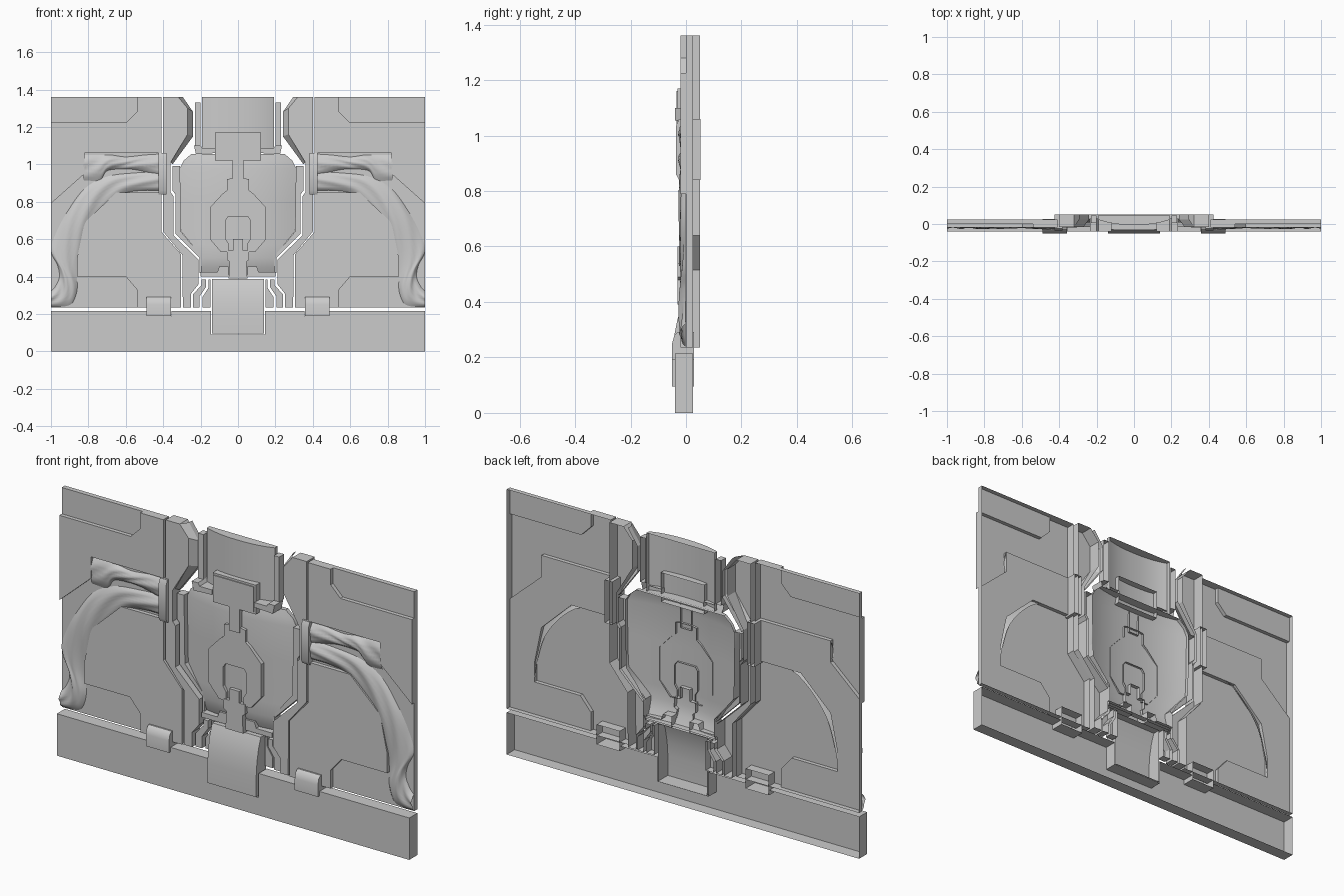
import bpy, bmesh, math

if "Cube" in bpy.data.objects:
    bpy.data.objects.remove(bpy.data.objects["Cube"])


def finish(name, bm, mirror=False, smooth=None):
    bmesh.ops.remove_doubles(bm, verts=bm.verts, dist=1e-5)
    bmesh.ops.recalc_face_normals(bm, faces=bm.faces)
    me = bpy.data.meshes.new(name)
    bm.to_mesh(me)
    bm.free()
    ob = bpy.data.objects.new(name, me)
    bpy.context.collection.objects.link(ob)
    if mirror:
        ob.modifiers.new("Mirror", 'MIRROR').use_clip = False
    if smooth:
        bpy.context.view_layer.objects.active = ob
        ob.select_set(True)
        bpy.ops.object.shade_smooth_by_angle(angle=math.radians(smooth))
        ob.select_set(False)
    return ob


def shell(name, outline, yf, yb=None, front=True, mirror=False):
    """Front plate from an (x, z) outline with walls running back, open behind."""
    bm = bmesh.new()
    f = [bm.verts.new((x, yf, z)) for x, z in outline]
    if front:
        bm.faces.new(f)
    if yb is not None:
        b = [bm.verts.new((x, yb, z)) for x, z in outline]
        for i in range(len(f)):
            j = (i + 1) % len(f)
            bm.faces.new((f[i], f[j], b[j], b[i]))
    return finish(name, bm, mirror)


def loft(name, rows, mirror=False, wall=None, smooth=40):
    """Grid surface through rows of points, optional rim walls to y = wall."""
    bm = bmesh.new()
    g = [[bm.verts.new(p) for p in r] for r in rows]
    for a, b in zip(g, g[1:]):
        for i in range(len(a) - 1):
            bm.faces.new((a[i], a[i + 1], b[i + 1], b[i]))
    if wall is not None:
        rim = [e for e in bm.edges if e.is_boundary]
        new = bmesh.ops.extrude_edge_only(bm, edges=rim)["geom"]
        for v in new:
            if isinstance(v, bmesh.types.BMVert):
                v.co.y = wall
    return finish(name, bm, mirror, smooth)


def profile_x(name, prof, x0, x1, mirror=False):
    """Open (y, z) side profile extruded along x with closed ends."""
    bm = bmesh.new()
    a = [bm.verts.new((x0, y, z)) for y, z in prof]
    b = [bm.verts.new((x1, y, z)) for y, z in prof]
    for i in range(len(a) - 1):
        bm.faces.new((a[i], a[i + 1], b[i + 1], b[i]))
    bm.faces.new(a)
    bm.faces.new(b)
    return finish(name, bm, mirror, 35)


def sym(half):
    return half + [(-x, z) for x, z in reversed(half)]


def rect(x0, x1, z0, z1):
    return [(x0, z0), (x1, z0), (x1, z1), (x0, z1)]


def sample(pts, t):
    """Catmull-Rom sample of a 2D path, t in 0..1."""
    s = t * (len(pts) - 1)
    i = min(int(s), len(pts) - 2)
    u = s - i
    p = [pts[max(0, min(len(pts) - 1, i + k))] for k in (-1, 0, 1, 2)]
    return [0.5 * (2 * p[1][c] + (p[2][c] - p[0][c]) * u
                   + (2 * p[0][c] - 5 * p[1][c] + 4 * p[2][c] - p[3][c]) * u * u
                   + (3 * p[1][c] - p[0][c] - 3 * p[2][c] + p[3][c]) * u ** 3) for c in (0, 1)]


# Base bar with notches for the latch and clips
shell("base_bar", sym([(.145, .09), (.145, .215), (.355, .215), (.355, .19), (.49, .19),
                       (.49, .215), (1, .215), (1, 0)]), -.04, .025)

# Side panels: raised plates, recessed areas and perimeter wall
shell("upper_plate", [(.41, 1.36), (.54, 1.36), (.54, 1.28), (.595, 1.225), (1, 1.225), (1, .79),
                      (.82, .95), (.82, 1.06), (.41, 1.06)], -.02, 0, mirror=True)
shell("lower_plate", [(.41, .85), (.65, .85), (.82, .69), (.86, .5), (.86, .4), (.6, .4), (.54, .33),
                      (.54, .235), (.305, .235), (.305, .52), (.41, .64)], -.02, 0, mirror=True)
shell("corner_recess", [(.54, 1.36), (1, 1.36), (1, 1.225), (.595, 1.225), (.54, 1.28)], 0, mirror=True)
shell("arch_recess", [(.41, 1.06), (.82, 1.06), (.82, .95), (1, .79), (1, .235), (.54, .235), (.54, .33),
                      (.6, .4), (.86, .4), (.86, .5), (.82, .69), (.65, .85), (.41, .85)], 0, mirror=True)
shell("panel_edge", [(.41, 1.36), (1, 1.36), (1, .235), (.305, .235), (.305, .52), (.41, .64)],
      0, .025, front=False, mirror=True)

# Trim strips between panels and centre, with sloped upper inner edge
shell("trim_strip", [(.32, 1.36), (.4, 1.36), (.4, .64), (.297, .515), (.295, .235), (.25, .235),
                     (.25, .31), (.21, .36), (.21, .49), (.345, .62), (.345, .83), (.36, .85),
                     (.36, 1.01), (.27, 1.16), (.27, 1.3)], -.015, .05, mirror=True)
loft("trim_slope", [[(.32, -.015, 1.36), (.27, -.015, 1.3), (.27, -.015, 1.16), (.37, -.015, 1.02)],
                    [(.295, .025, 1.36), (.24, .025, 1.28), (.24, .025, 1.15), (.35, .025, 1.0)],
                    [(.295, .05, 1.36), (.24, .05, 1.28), (.24, .05, 1.15), (.35, .05, 1.0)]],
     mirror=True, smooth=20)
shell("bowl_rim", [(.35, .99), (.31, .99), (.305, .64), (.195, .51), (.195, .42), (.205, .42),
                   (.205, .5), (.335, .63), (.335, .84), (.35, .86)], .005, .05, mirror=True)
shell("rail_outer", [(.24, .235), (.24, .305), (.195, .355), (.195, .385), (.17, .385), (.17, .345),
                     (.205, .295), (.205, .235)], 0, .05, mirror=True)
shell("rail_inner", [(.19, .235), (.19, .29), (.158, .34), (.158, .385), (.147, .385), (.147, .235)],
      .01, .05, mirror=True)

# Curved centre bowl and top panel
def curved(name, widths, yc, depth, tail, wall):
    n = 16
    rows = []
    for z, w, push in widths:
        rows.append([(w * (2 * i / n - 1), yc + depth * abs(w * (2 * i / n - 1) / .31) ** 2.4 + push * tail, z)
                     for i in range(n + 1)])
    return loft(name, rows, wall=wall)


curved("centre_bowl", [(1.055, .25, .5), (1.02, .29, .2), (.98, .31, 0), (.8, .31, 0), (.64, .303, 0),
                       (.57, .245, 0), (.5, .2, 0), (.45, .2, .4), (.41, .2, 1)], -.012, .045, .03, .05)
curved("top_panel", [(1.36, .193, 0), (1.2, .193, 0), (1.06, .193, 0)], -.005, .09, 0, .045)

# Posts, brackets and plate around the top panel
shell("side_post", rect(.2, .23, 1.1, 1.33), .005, .045, mirror=True)
shell("post_foot", [(.12, 1.06), (.225, 1.055), (.235, 1.1), (.2, 1.1), (.19, 1.085), (.12, 1.085)],
      -.04, .03, mirror=True)
shell("top_plate", rect(-.122, .122, 1.02, 1.17), -.03, .03)
shell("top_plate_face", rect(-.112, .112, 1.03, 1.16), -.035, -.03)

# Buckle and straps on the bowl
shell("buckle", sym([(.035, .925), (.06, .92), (.06, .86), (.085, .84), (.15, .77), (.15, .6), (.09, .53),
                     (.05, .53), (.05, .575), (.066, .6), (.066, .7), (.052, .72)]), -.026, .0)
shell("strap_top", rect(-.03, .03, .9, 1.05), -.032, 0)
shell("strap_bottom", sym([(.028, .6), (.028, .54), (.06, .54), (.06, .49), (.045, .48), (.05, .39)]),
      -.03, .01)
shell("bowl_foot", [(.05, .4), (.2, .4), (.2, .425), (.11, .425), (.1, .455), (.05, .455)],
      -.01, .045, mirror=True)

# Latch and clips overlapping the base
profile_x("latch", [(.028, .095), (-.05, .095), (-.05, .2), (-.044, .27), (-.03, .34), (-.012, .388),
                    (.028, .388)], -.138, .138)
profile_x("base_clip", [(.028, .19), (-.05, .19), (-.05, .25), (-.042, .28), (-.028, .292), (.028, .292)],
          .357, .488, mirror=True)

# Cloth clamps
profile_x("cloth_clamp", [(.052, .84), (-.025, .84), (-.036, .86), (-.036, 1.035), (-.025, 1.06), (.052, 1.06)],
          .383, .425, mirror=True)

# Draped cloth: arch and top fold
def cloth(name, inner, outer, n, m, folds):
    rows = []
    for i in range(n + 1):
        t = i / n
        a, b = sample(inner, t), sample(outer, t)
        row = []
        for j in range(m + 1):
            u = j / m
            bump = math.sin(math.pi * u) ** .6
            y = -.002 - .019 * bump - .008 * bump * math.sin(folds * t + 7 * u) * math.cos(5 * u + 4 * t)
            row.append((min(1, a[0] + (b[0] - a[0]) * u), y, a[1] + (b[1] - a[1]) * u))
        rows.append(row)
    loft(name, rows, mirror=True, smooth=60)


cloth("cloth_arch",
      [(.42, .86), (.52, .86), (.62, .84), (.72, .76), (.8, .65), (.84, .53), (.86, .42), (.86, .33),
       (.885, .26), (.93, .24), (1, .24)],
      [(.42, .96), (.54, .955), (.7, .935), (.82, .87), (.91, .75), (.97, .64), (1, .54), (.965, .46),
       (.955, .4), (.975, .35), (1, .32)], 60, 10, 22)
cloth("cloth_fold", [(.42, .94), (.54, .97), (.62, .975), (.7, .965), (.74, .915), (.825, .915)],
      [(.42, 1.055), (.5, 1.05), (.6, 1.04), (.68, 1.05), (.76, 1.05), (.825, 1.05)], 30, 8, 15)
